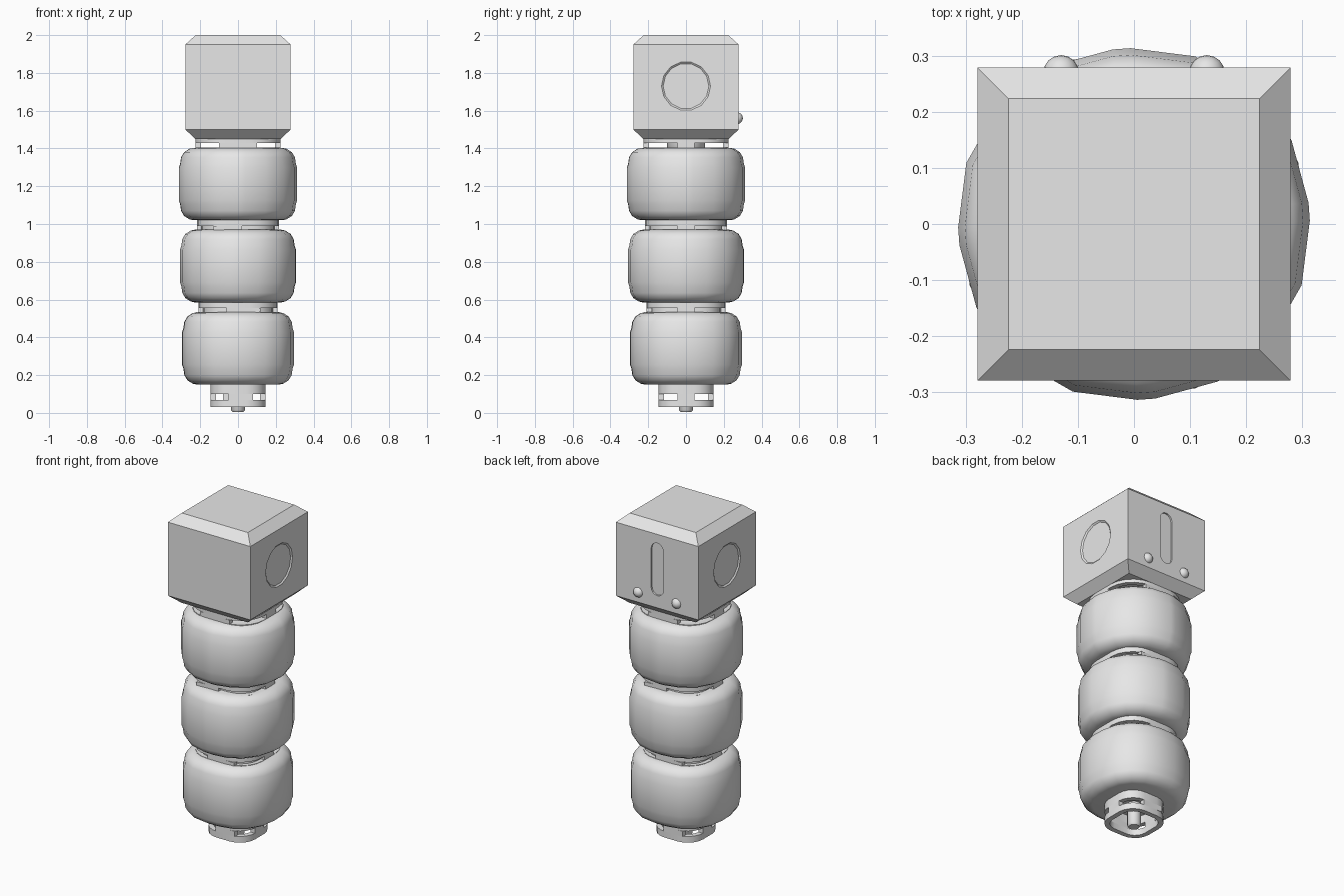
import bpy, bmesh, math
from mathutils import Matrix

if "Cube" in bpy.data.objects:
    bpy.data.objects.remove(bpy.data.objects["Cube"])

grey = bpy.data.materials.new("light grey")
grey.diffuse_color = (0.8, 0.8, 0.8, 1)
grey.use_nodes = True
grey.node_tree.nodes["Principled BSDF"].inputs["Base Color"].default_value = grey.diffuse_color


def finish(bm, name, smooth=None):
    bmesh.ops.recalc_face_normals(bm, faces=bm.faces)
    me = bpy.data.meshes.new(name)
    bm.to_mesh(me)
    bm.free()
    ob = bpy.data.objects.new(name, me)
    bpy.context.collection.objects.link(ob)
    me.materials.append(grey)
    bpy.ops.object.select_all(action='DESELECT')
    ob.select_set(True)
    bpy.context.view_layer.objects.active = ob
    if smooth:
        bpy.ops.object.shade_smooth_by_angle(angle=math.radians(smooth))
    return ob


def rounded_square(half, r, seg, twist=0):
    """Points of a square with rounded corners, turned by twist degrees."""
    pts = []
    for k in range(4):
        c = math.radians(45 + 90 * k)
        for i in range(seg + 1):
            a = math.radians(90 * k + 90 * i / seg)
            cx = math.copysign(half - r, math.cos(c))
            cy = math.copysign(half - r, math.sin(c))
            pts.append((cx + r * math.cos(a), cy + r * math.sin(a)))
    t = math.radians(twist)
    return [(x * math.cos(t) - y * math.sin(t), x * math.sin(t) + y * math.cos(t)) for x, y in pts]


def loft(bm, rings, closed=False):
    """Skin a list of (outline, z); closed joins the last ring to the first."""
    loops = [[bm.verts.new((x, y, z)) for x, y in pts] for pts, z in rings]
    pairs = list(zip(loops, loops[1:]))
    if closed:
        pairs.append((loops[-1], loops[0]))
    else:
        bm.faces.new(loops[0][::-1])
        bm.faces.new(loops[-1])
    for a, b in pairs:
        for i in range(len(a)):
            j = (i + 1) % len(a)
            bm.faces.new((a[i], a[j], b[j], b[i]))


def add_box(bm, x0, x1, y0, y1, z0, z1):
    m = Matrix.Translation(((x0 + x1) / 2, (y0 + y1) / 2, (z0 + z1) / 2))
    m = m @ Matrix.Diagonal((x1 - x0, y1 - y0, z1 - z0, 1))
    bmesh.ops.create_cube(bm, size=1, matrix=m)


def square(h):
    return [(h, -h), (h, h), (-h, h), (-h, -h)]


def cut(target, cutter):
    bpy.context.view_layer.objects.active = target
    mod = target.modifiers.new("cut", 'BOOLEAN')
    mod.object, mod.solver = cutter, 'EXACT'
    bpy.ops.object.modifier_apply(modifier=mod.name)
    bpy.data.objects.remove(cutter)


# Chamfered head
bm = bmesh.new()
loft(bm, [(square(0.225), 1.45), (square(0.279), 1.50), (square(0.279), 1.95), (square(0.224), 2.0)])
head = finish(bm, "head_block")

# Very shallow round recess on both sides
for s in (-1, 1):
    bm = bmesh.new()
    m = Matrix.Translation((s * 0.279, 0, 1.73)) @ Matrix.Rotation(s * math.pi / 2, 4, 'Y')
    bmesh.ops.create_cone(bm, cap_ends=True, segments=14, radius1=0.121, radius2=0.139,
                          depth=0.014, matrix=m)
    cut(head, finish(bm, "round_cutter"))

# Upright slot on the back
bm = bmesh.new()
r, z_low, z_high = 0.041, 1.615, 1.855
outline = [(r * math.cos(a), r * math.sin(a) + (z_high if i < 9 else z_low))
           for i, a in enumerate([math.pi * k / 8 for k in range(9)]
                                 + [math.pi + math.pi * k / 8 for k in range(9)])]
loft(bm, [(outline, 0.0), (outline, 0.1)])
for v in bm.verts:
    x, z, d = v.co
    v.co = (x, 0.269 + d, z)
cut(head, finish(bm, "slot_cutter"))

# Two round studs on the back
for s in (-1, 1):
    bm = bmesh.new()
    bmesh.ops.create_uvsphere(bm, u_segments=16, v_segments=10, radius=0.032,
                              matrix=Matrix.Translation((s * 0.13, 0.269, 1.56)))
    finish(bm, "back_stud", 60)

# Three soft body blocks: profile as (height, inset)
profile = [(0, 0.078), (0.005, 0.056), (0.023, 0.028), (0.05, 0.012), (0.085, 0.007), (0.105, 0.0)]
for name, z0, height, half, r, twist in (("lower_body", 0.15, 0.383, 0.295, 0.257, 2),
                                         ("middle_body", 0.585, 0.385, 0.306, 0.285, -4),
                                         ("upper_body", 1.02, 0.383, 0.313, 0.297, 4)):
    levels = [(z0 + h, d) for h, d in profile]
    levels += [(z0 + height - h, d) for h, d in reversed(profile)]
    bm = bmesh.new()
    loft(bm, [(rounded_square(half - d, r - d, 4, twist), z) for z, d in levels])
    finish(bm, name, 50)


# Couplings: two hollow rims held apart by posts, leaving open corners
def coupling(name, half, z0, gap0, gap1, z1, p0, p1, wall=0.03):
    bm = bmesh.new()
    outer = rounded_square(half, half * 0.7, 5)
    inner = rounded_square(half - wall, half * 0.7 - wall, 5)
    for a, b in ((z0, gap0), (gap1, z1)):
        loft(bm, [(outer, a), (outer, b), (inner, b), (inner, a)], closed=True)
    add_box(bm, p0, p1, -half, -half + wall, gap0, gap1)
    add_box(bm, -p1, -p0, half - wall, half, gap0, gap1)
    for s in (-1, 1):
        x = s * (half - wall / 2)
        add_box(bm, x - wall / 2, x + wall / 2, -0.045, 0.045, gap0, gap1)
    finish(bm, name, 40)


coupling("bottom_coupling", 0.146, 0.03, 0.068, 0.10, 0.16, -0.05, 0.08)
coupling("lower_coupling", 0.21, 0.51, 0.535, 0.555, 0.60, -0.06, 0.12)
coupling("middle_coupling", 0.218, 0.95, 0.968, 0.99, 1.03, -0.13, 0.02)
coupling("top_coupling", 0.225, 1.39, 1.405, 1.43, 1.46, -0.10, 0.10)

# Solid cores inside the two middle couplings
for name, half, z0, z1 in (("lower_core", 0.185, 0.50, 0.61), ("middle_core", 0.193, 0.94, 1.04)):
    bm = bmesh.new()
    loft(bm, [(rounded_square(half, half * 0.65, 5), z) for z in (z0, z1)])
    finish(bm, name, 40)

# Central pins
for name, r, z0, z1 in (("bottom_pin", 0.038, 0.006, 0.16), ("top_pin", 0.10, 1.38, 1.46)):
    bm = bmesh.new()
    ring = lambda q: [(q * math.cos(a * math.pi / 8), q * math.sin(a * math.pi / 8)) for a in range(16)]
    loft(bm, [(ring(r - 0.008), z0), (ring(r), z0 + 0.01), (ring(r), z1)])
    finish(bm, name, 40)
